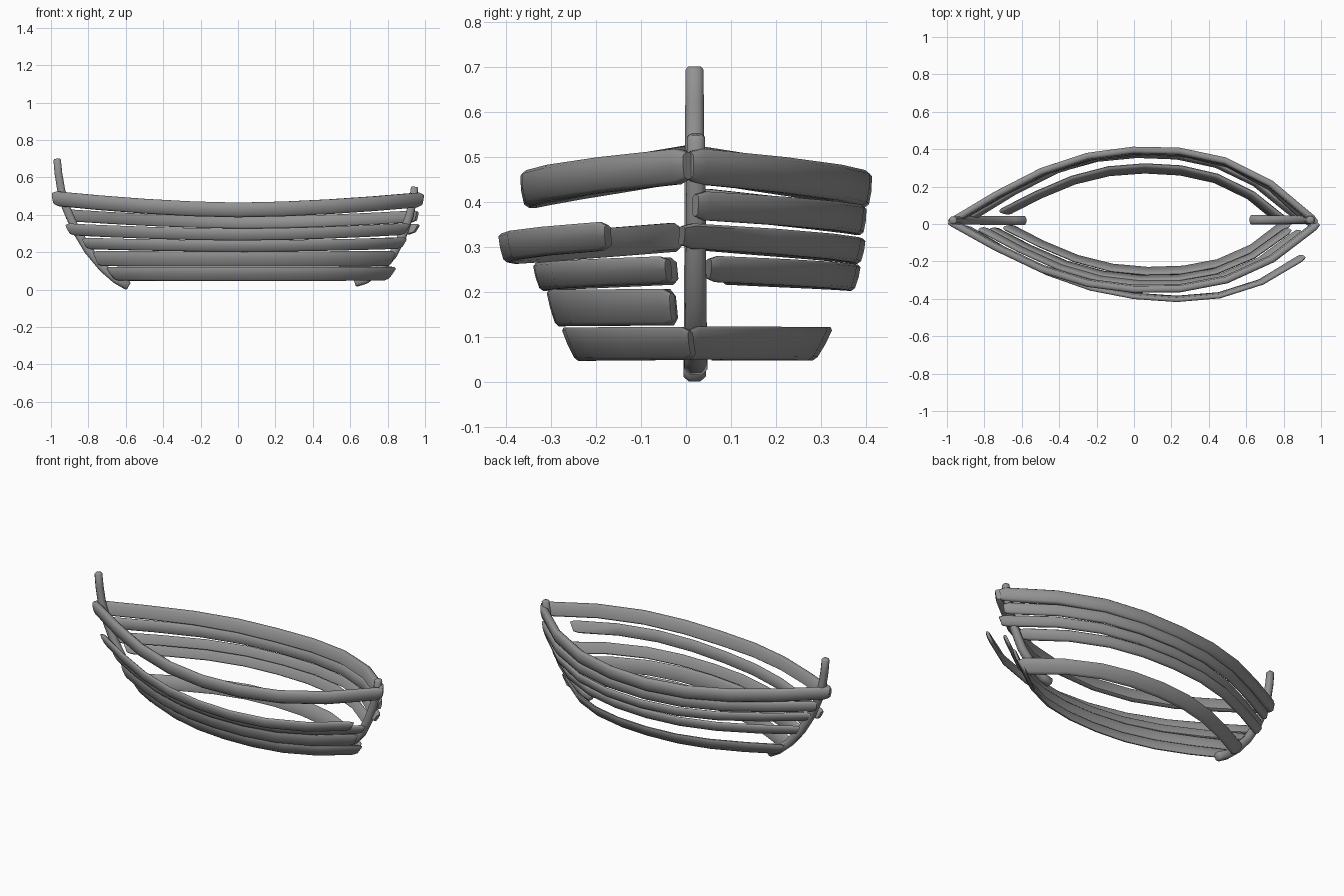
import bpy, bmesh
from mathutils import Vector

if "Cube" in bpy.data.objects:
    bpy.data.objects.remove(bpy.data.objects["Cube"])

# dark grey wood
wood = bpy.data.materials.new("dark_grey")
wood.diffuse_color = (.29, .29, .29, 1)
wood.use_nodes = True
wood.node_tree.nodes["Principled BSDF"].inputs["Base Color"].default_value = wood.diffuse_color

# rounded plank section: (thickness fraction inward, height fraction)
SECTION = [(.3, 0), (0, .1), (-.08, .5), (0, .9), (.3, 1),
           (.7, 1), (1, .9), (1, .1), (.7, 0)]


def loft(name, rings):
    """Skin a list of rings and cap both ends."""
    bm = bmesh.new()
    vs = [[bm.verts.new(p) for p in r] for r in rings]
    n = len(vs[0])
    for a, b in zip(vs, vs[1:]):
        for i in range(n):
            j = (i + 1) % n
            bm.faces.new((a[i], a[j], b[j], b[i]))
    bm.faces.new(vs[0])
    bm.faces.new(vs[-1])
    bmesh.ops.recalc_face_normals(bm, faces=bm.faces)
    me = bpy.data.meshes.new(name)
    bm.to_mesh(me)
    bm.free()
    me.materials.append(wood)
    ob = bpy.data.objects.new(name, me)
    bpy.context.collection.objects.link(ob)
    bpy.ops.object.select_all(action='DESELECT')
    ob.select_set(True)
    bpy.context.view_layer.objects.active = ob
    bpy.ops.object.shade_smooth_by_angle(angle=0.95)
    return ob


def plank(name, side, start, end, peak, lean, z, rise, t=.023, rake=.03, segs=8):
    """Bowed plank: start/end are (x, distance from keel), peak its widest point."""
    (x0, y0), (x1, y1) = start, end

    def axis(s):
        bow = 1 - abs(2 * s ** 1.15 - 1) ** 2.3
        base = y0 + (y1 - y0) * s
        return Vector((x0 + (x1 - x0) * s, base + (peak - (y0 + y1) / 2) * bow, 0)), bow

    stations = [(0, .75), (.012, 1)] + [(i / segs, 1) for i in range(1, segs)] + [(.988, 1), (1, .75)]
    rings = []
    for s, size in stations:
        p, bow = axis(s)
        d = axis(min(1, s + .04))[0] - axis(max(0, s - .04))[0]
        out = Vector((-d.y, d.x, 0)).normalized()
        lift = abs(2 * s - 1) ** 1.65 * (rise[0] if s < .5 else rise[1])
        ring = []
        for a, v in SECTION:
            v2 = .5 + (v - .5) * size
            q = p - out * (t * (.5 + (a - .5) * size)) - out * lean * (1 - v2) * (.4 + .6 * bow)
            # raked ends: lower edge shorter than upper edge
            q.x += (1 - v2) * rake * (1 - 2 * s) ** 3
            q.z = z[0] + (z[1] - z[0]) * v2 + lift
            q.y *= side
            ring.append(q)
        rings.append(ring)
    loft(name, rings)


def stem(name, pts, y, radii):
    """Curved post with an eight sided rounded-square section."""
    pts = [Vector((x, y, z)) for x, z in pts]
    shape = [(1, .5), (.5, 1), (-.5, 1), (-1, .5), (-1, -.5), (-.5, -1), (.5, -1), (1, -.5)]
    rings = []
    last = len(pts) - 1
    for i, p in enumerate(pts):
        d = (pts[min(i + 1, last)] - pts[max(i - 1, 0)]).normalized()
        n = Vector((d.z, 0, -d.x))
        r = radii[0] + (radii[1] - radii[0]) * i / last

        def ring(c, k):
            return [c + n * (a * r * k) + Vector((0, b * r * k, 0)) for a, b in shape]
        if i == 0:
            rings.append(ring(p - d * .007, .7))
        rings.append(ring(p, 1))
        if i == last:
            rings.append(ring(p + d * .007, .7))
    loft(name, rings)


# stem posts
stem("tall_stem_post", [(-.59, .022), (-.65, .055), (-.72, .115), (-.80, .21), (-.87, .325),
                        (-.92, .44), (-.945, .53), (-.96, .62), (-.967, .693)], .019, (.025, .02))
stem("short_stem_post", [(.63, .04), (.68, .055), (.76, .11), (.83, .19), (.88, .29),
                         (.915, .39), (.935, .47), (.944, .543)], .022, (.026, .02))

# planks on the back (+y) side
plank("back_bottom_plank", 1, (-.73, .08), (.845, .015), .33, .04, (.047, .121), (0, .002), rake=.045)
plank("back_third_plank", 1, (-.85, .10), (.88, .06), .391, .015, (.202, .26), (.014, .02))
plank("back_fourth_plank", 1, (-.89, .05), (.98, .0), .402, .012, (.262, .318), (.03, .035))
plank("back_fifth_plank", 1, (-.93, .05), (.97, .03), .404, .008, (.326, .39), (.04, .034), rake=.01)
plank("back_rail", 1, (-1.0, .025), (.99, .02), .416, .008, (.386, .465), (.062, .055), t=.036, rake=.01)

# planks on the front (-y) side
plank("front_bottom_plank", -1, (-.71, .03), (.855, .0), .28, .033, (.046, .12), (.002, .002), t=.02, rake=.045)
plank("front_second_plank", -1, (-.78, .04), (.85, .04), .313, .022, (.123, .204), (.002, .002), t=.02)
plank("front_third_plank", -1, (-.84, .04), (.91, .05), .343, .017, (.202, .263), (.014, .016))
plank("front_fourth_plank", -1, (-.93, .03), (.925, .185), .404, .014, (.262, .326), (.028, .03))
plank("front_rail", -1, (-1.0, .005), (1.0, .01), .371, .01, (.386, .465), (.062, .055), t=.036, rake=.01)
